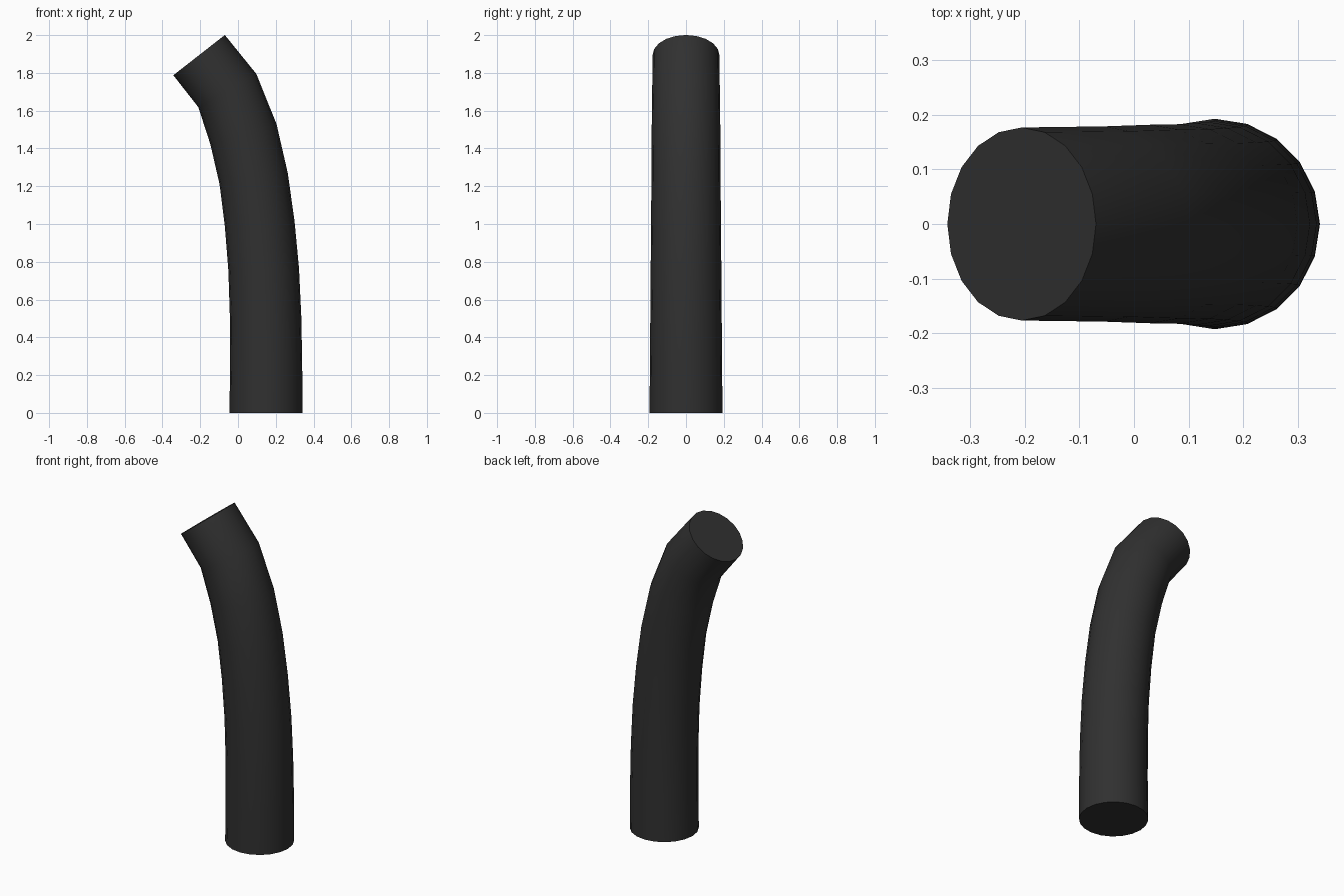
import bpy
import bmesh
import math

if "Cube" in bpy.data.objects:
    bpy.data.objects.remove(bpy.data.objects["Cube"])

SIDES = 20

# Rings from base to tip: centre x, centre z, tilt (deg), in-plane radius, y radius
RINGS = [
    (0.148, 0.00, 0.0, 0.193, 0.193),
    (0.149, 0.26, 0.0, 0.191, 0.191),
    (0.146, 0.51, 0.8, 0.189, 0.189),
    (0.136, 0.76, 2.0, 0.187, 0.187),
    (0.115, 1.00, 4.0, 0.185, 0.185),
    (0.083, 1.24, 9.1, 0.183, 0.183),
    (0.029, 1.475, 16.8, 0.183, 0.182),
    (-0.056, 1.706, 29.6, 0.177, 0.179),
    (-0.206, 1.894, 38.0, 0.173, 0.177),
]


def add_ring(bm, cx, cz, tilt, rx, ry):
    t = math.radians(tilt)
    verts = []
    for i in range(SIDES):
        a = 2 * math.pi * i / SIDES
        u = rx * math.cos(a)
        verts.append(bm.verts.new((cx + u * math.cos(t), ry * math.sin(a), cz + u * math.sin(t))))
    return verts


# Bent tapered tube with closed ends
bm = bmesh.new()
rings = [add_ring(bm, *r) for r in RINGS]
for low, high in zip(rings, rings[1:]):
    for i in range(SIDES):
        j = (i + 1) % SIDES
        bm.faces.new((low[i], low[j], high[j], high[i]))
bm.faces.new(rings[0][::-1])
bm.faces.new(rings[-1])

mesh = bpy.data.meshes.new("bent_tube")
bm.to_mesh(mesh)
bm.free()
tube = bpy.data.objects.new("bent_tube", mesh)
bpy.context.collection.objects.link(tube)

# Dark finish
dark = bpy.data.materials.new("dark_grey")
dark.diffuse_color = (0.03, 0.03, 0.03, 1)
dark.use_nodes = True
dark.node_tree.nodes["Principled BSDF"].inputs["Base Color"].default_value = dark.diffuse_color
mesh.materials.append(dark)

# Smooth wall, crisp rims
bpy.context.view_layer.objects.active = tube
tube.select_set(True)
bpy.ops.object.shade_smooth_by_angle(angle=math.radians(40))
